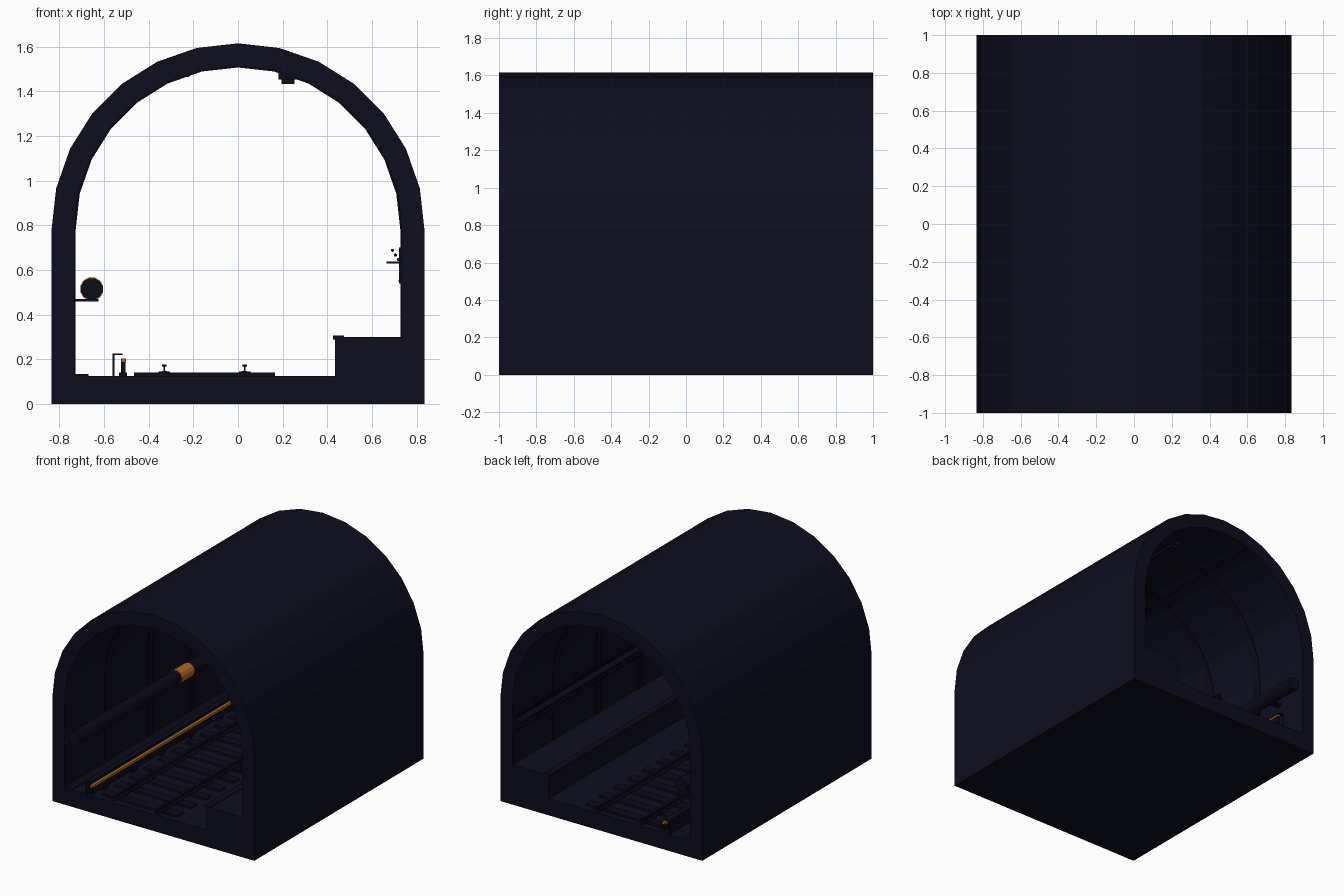
import bpy, bmesh, math

if "Cube" in bpy.data.objects:
    bpy.data.objects.remove(bpy.data.objects["Cube"])

def mat(name, rgb):
    m = bpy.data.materials.new(name)
    m.diffuse_color = (*rgb, 1)
    m.use_nodes = True
    m.node_tree.nodes["Principled BSDF"].inputs["Base Color"].default_value = m.diffuse_color
    return m

NAVY = mat("dark navy concrete", (0.004, 0.004, 0.014))
DEEP = mat("deep navy fittings", (0.0035, 0.0035, 0.011))
COPPER = mat("copper orange", (0.42, 0.14, 0.016))

def prism(name, pts, y0, y1, material):
    """Extrude an (x, z) outline from y0 to y1."""
    bm = bmesh.new()
    f = bm.faces.new([bm.verts.new((x, y0, z)) for x, z in pts])
    ext = bmesh.ops.extrude_face_region(bm, geom=[f])
    vs = [v for v in ext["geom"] if isinstance(v, bmesh.types.BMVert)]
    bmesh.ops.translate(bm, vec=(0, y1 - y0, 0), verts=vs)
    bmesh.ops.recalc_face_normals(bm, faces=bm.faces)
    me = bpy.data.meshes.new(name)
    bm.to_mesh(me)
    bm.free()
    me.materials.append(material)
    ob = bpy.data.objects.new(name, me)
    bpy.context.collection.objects.link(ob)
    return ob

def box(name, x0, x1, y0, y1, z0, z1, material=DEEP):
    return prism(name, [(x0, z0), (x1, z0), (x1, z1), (x0, z1)], y0, y1, material)

def rod(name, x, z, r, y0=-1, y1=1, n=8, material=DEEP):
    pts = [(x + r * math.cos((i + .5) * math.tau / n),
            z + r * math.sin((i + .5) * math.tau / n)) for i in range(n)]
    return prism(name, pts, y0, y1, material)

SPRING, SEG = 0.78, 14

def arch(r):
    """Arch points from right spring line to left."""
    return [(r * math.cos(math.pi * i / SEG), SPRING + r * math.sin(math.pi * i / SEG))
            for i in range(SEG + 1)]

# tunnel shell with floor and walkway in one section
outline = [(-0.835, 0), (0.835, 0)] + arch(0.835)
inside = [(-0.733, 0.125), (0.435, 0.125), (0.435, 0.30), (0.733, 0.30)] + arch(0.733)
# split at the crown so each half is a simple outline
o, i = arch(0.835), arch(0.733)
h = SEG // 2
section = ([(-0.835, 0), (0.835, 0)] + o + i[::-1] +
           [(-0.733, 0.125), (0.435, 0.125), (0.435, 0.30), (0.733, 0.30)])
bm = bmesh.new()
def loft(a, b):
    """Bridge two profiles at front and back into a closed wall of strips."""
    for (p, q, r, s) in zip(a, a[1:], b, b[1:]):
        v = {}
        for k, y in (("f", -1), ("b", 1)):
            v[k] = [bm.verts.new((x, y, z)) for x, z in (p, q, s, r)]
        f, g = v["f"], v["b"]
        bm.faces.new(f)
        bm.faces.new(g[::-1])
        bm.faces.new((f[0], g[0], g[1], f[1]))
        bm.faces.new((f[2], g[2], g[3], f[3]))
loft([(0.835, 0.125)] + o + [(-0.835, 0.125)], [(0.733, 0.125)] + i + [(-0.733, 0.125)])
bmesh.ops.remove_doubles(bm, verts=bm.verts, dist=1e-5)
bmesh.ops.recalc_face_normals(bm, faces=bm.faces)
me = bpy.data.meshes.new("tunnel_lining")
bm.to_mesh(me)
bm.free()
me.materials.append(NAVY)
bpy.context.collection.objects.link(bpy.data.objects.new("tunnel_lining", me))

# base slab, walkway and kerbs
box("floor_slab", -0.835, 0.835, -1, 1, 0, 0.125, NAVY)
box("walkway", 0.435, 0.733, -1, 1, 0.125, 0.30, NAVY)
box("walkway_edge", 0.425, 0.475, -1, 1, 0.288, 0.306)
box("drain_cover", -0.733, -0.67, -1, 1, 0.125, 0.134)

# lining ribs
for k, y in enumerate((-0.5, 0, 0.5)):
    a, b = arch(0.738), arch(0.727)
    for s in range(SEG):
        prism("rib_segment", [a[s], a[s + 1], b[s + 1], b[s]], y - 0.03, y + 0.03, DEEP)
    box("rib_left_leg", -0.738, -0.727, y - 0.03, y + 0.03, 0.125, SPRING)
    box("rib_right_leg", 0.727, 0.738, y - 0.03, y + 0.03, 0.30, SPRING)

# sleepers
for k in range(12):
    y = -0.917 + k * 1.834 / 11
    box("sleeper", -0.465, 0.165, y - 0.035, y + 0.035, 0.122, 0.14)
    # rail fastenings
    for x in (-0.33, 0.03):
        box("rail_clip", x - 0.025, x + 0.025, y - 0.015, y + 0.015, 0.139, 0.145)

# running rails
for x in (-0.33, 0.03):
    half = [(0.016, 0.139), (0.016, 0.145), (0.004, 0.149), (0.004, 0.166),
            (0.010, 0.169), (0.010, 0.176)]
    prism("running_rail", [(x + a, z) for a, z in half] +
          [(x - a, z) for a, z in half[::-1]], -1, 1, DEEP)

# power rail with copper contact strip, insulators and cover
box("power_rail", -0.524, -0.504, -1, 1, 0.14, 0.188)
box("contact_strip", -0.524, -0.502, -1, 1, 0.188, 0.203, COPPER)
for k in range(6):
    y = -0.85 + k * 0.34
    box("insulator", -0.533, -0.497, y - 0.03, y + 0.03, 0.125, 0.141)
box("power_rail_guard", -0.562, -0.554, -1, 1, 0.125, 0.226)
box("power_rail_cover", -0.562, -0.518, -1, 1, 0.219, 0.226)

# wall pipe with copper coupling and brackets
rod("wall_pipe", -0.655, 0.515, 0.049, n=12)
rod("pipe_coupling", -0.655, 0.515, 0.053, 0.2, 0.35, 12, COPPER)
for y in (-0.75, -0.25, 0.25, 0.75):
    box("pipe_bracket", -0.735, -0.625, y - 0.025, y + 0.025, 0.458, 0.470)

# cable tray, cables and wall conduit on the right
box("cable_tray", 0.665, 0.735, -1, 1, 0.629, 0.637)
for x, z in ((0.692, 0.688), (0.705, 0.667), (0.718, 0.647)):
    rod("cable", x, z, 0.007)
for y in (-0.75, -0.25, 0.25, 0.75):
    box("tray_bracket", 0.722, 0.735, y - 0.015, y + 0.015, 0.54, 0.70)
rod("wall_conduit", 0.728, 0.551, 0.009)

# ceiling conduit and light fittings
rod("ceiling_conduit", -0.225, 1.472, 0.009)
for y in (-0.6, 0, 0.6):
    box("light_housing", 0.182, 0.267, y - 0.14, y + 0.14, 1.452, 1.482)
    box("light_lens", 0.195, 0.252, y - 0.12, y + 0.12, 1.434, 1.453, NAVY)
